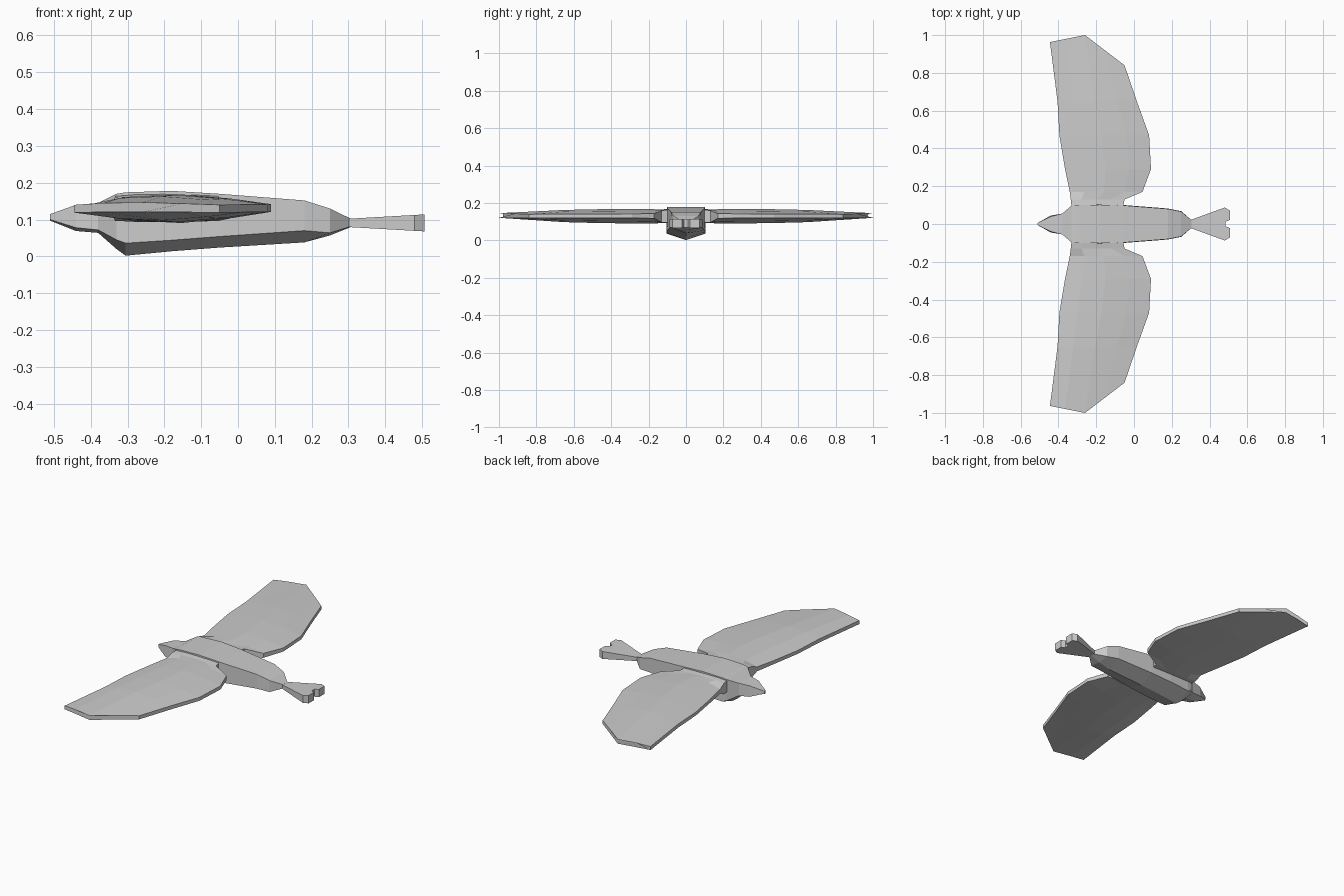
import bpy

grey = bpy.data.materials.new("light_grey")
grey.diffuse_color = (0.6, 0.6, 0.6, 1)


def build(name, verts, faces):
    mesh = bpy.data.meshes.new(name)
    mesh.from_pydata(verts, [], faces)
    mesh.materials.append(grey)
    obj = bpy.data.objects.new(name, mesh)
    bpy.context.collection.objects.link(obj)
    return obj


def loft(name, rings):
    """Skin equal-length closed rings and cap both ends."""
    n = len(rings[0])
    verts = [p for ring in rings for p in ring]
    faces = [tuple(range(n)), tuple(range(len(verts) - n, len(verts)))]
    for r in range(len(rings) - 1):
        for i in range(n):
            a, b = r * n + i, r * n + (i + 1) % n
            faces.append((a, b, b + n, a + n))
    obj = build(name, verts, faces)
    # consistent outward normals
    import bmesh
    bm = bmesh.new()
    bm.from_mesh(obj.data)
    bmesh.ops.recalc_face_normals(bm, faces=bm.faces)
    bm.to_mesh(obj.data)
    bm.free()
    return obj


# Body and head: x, top z, top half width, chine z, chine half width, keel z
body = [
    (-0.51, 0.115, 0.006, 0.100, 0.006, 0.097),
    (-0.44, 0.140, 0.040, 0.078, 0.045, 0.069),
    (-0.38, 0.145, 0.055, 0.072, 0.055, 0.064),
    (-0.33, 0.170, 0.098, 0.045, 0.095, 0.020),
    (-0.305, 0.174, 0.100, 0.036, 0.102, 0.002),
    (-0.18, 0.178, 0.102, 0.044, 0.105, 0.014),
    (-0.05, 0.170, 0.098, 0.054, 0.100, 0.024),
    (0.18, 0.152, 0.080, 0.070, 0.082, 0.038),
    (0.25, 0.130, 0.066, 0.064, 0.068, 0.057),
    (0.305, 0.103, 0.020, 0.081, 0.020, 0.079),
]
loft("body", [[(x, -wt, zt), (x, wt, zt), (x, wc, zc), (x, 0, zk), (x, -wc, zc)]
              for x, zt, wt, zc, wc, zk in body])

# Forked tail: outline widened and thickened towards the back
half = [(0.295, 0.02), (0.48, 0.087), (0.507, 0.072), (0.507, 0.022), (0.485, 0.012)]
outline = half + [(x, -y) for x, y in reversed(half)]
loft("tail", [[(x, y, 0.091 + s * (0.011 + 0.057 * (x - 0.295))) for x, y in outline]
              for s in (-1, 1)])

# Wing stations: lead x, lead y, trail x, trail y, crown top z, crown bottom z,
# edge top z, edge bottom z
wing = [
    (-0.33, 0.08, -0.06, 0.08, 0.172, 0.095, 0.166, 0.096),
    (-0.335, 0.13, -0.05, 0.13, 0.165, 0.093, 0.160, 0.097),
    (-0.34, 0.17, 0.045, 0.17, 0.167, 0.091, 0.144, 0.118),
    (-0.365, 0.29, 0.09, 0.29, 0.168, 0.091, 0.142, 0.121),
    (-0.395, 0.47, 0.08, 0.47, 0.167, 0.093, 0.141, 0.121),
    (-0.405, 0.65, 0.015, 0.65, 0.163, 0.098, 0.141, 0.120),
    (-0.445, 0.963, -0.05, 0.84, 0.146, 0.121, 0.140, 0.119),
]
# Chordwise position and share of crown height
chord = [(0, 0), (0.2, 0.8), (0.47, 1), (0.75, 0.6), (1, 0)]


def wing_ring(station, side):
    lx, ly, tx, ty, ct, cb, et, eb = station
    tip = 0.095 if station is wing[-1] else 0
    top, bottom = [], []
    for t, h in chord:
        bulge = tip * (t / 0.47 if t < 0.47 else (1 - t) / 0.53)
        x, y = lx + (tx - lx) * t, side * (ly + (ty - ly) * t + bulge)
        top.append((x, y, et + (ct - et) * h))
        bottom.append((x, y, eb + (cb - eb) * h))
    return top + bottom[::-1]


for name, side in (("wing_left", 1), ("wing_right", -1)):
    loft(name, [wing_ring(s, side) for s in wing])
